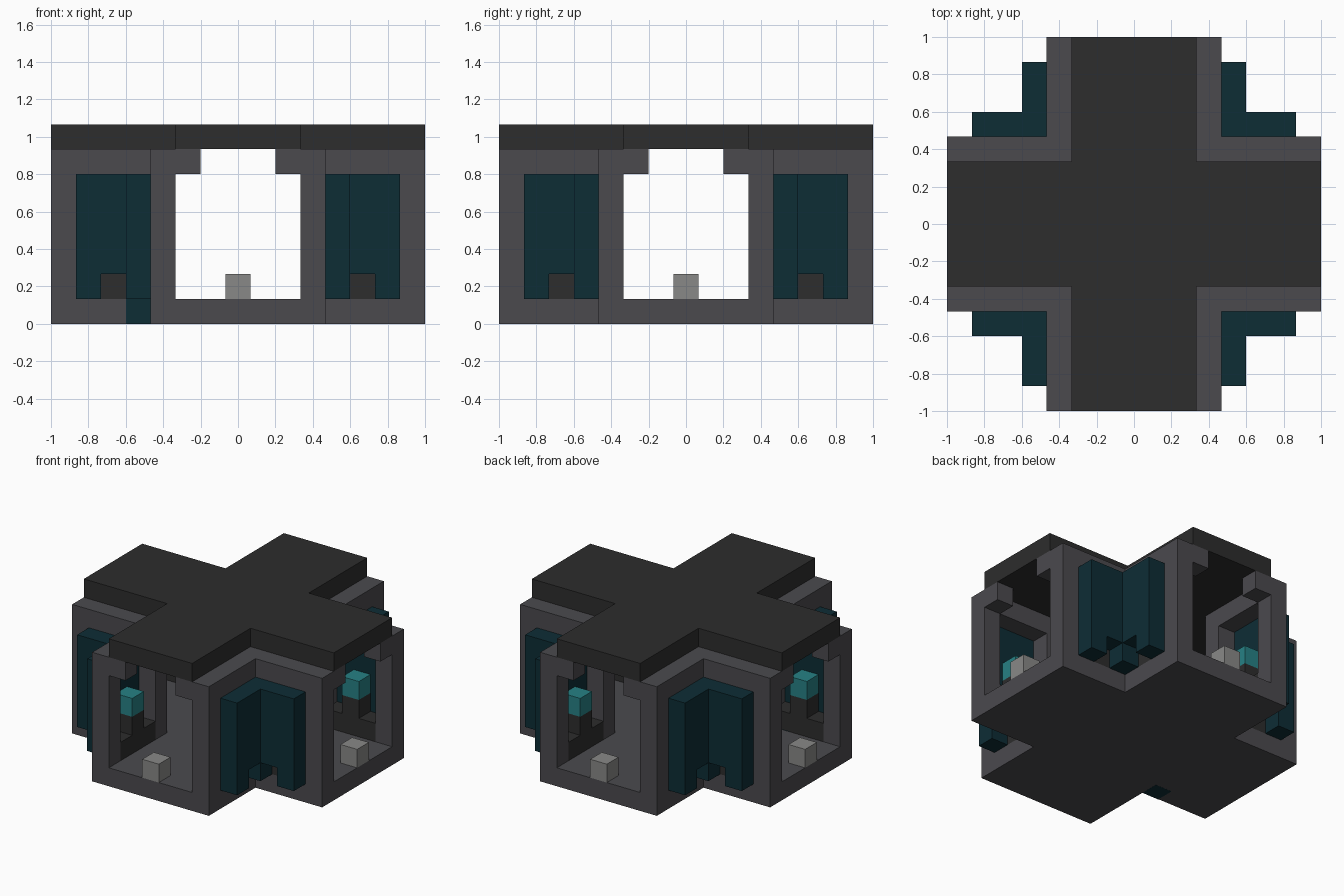
import bpy, bmesh, math

cube = bpy.data.objects.get("Cube")
if cube:
    bpy.data.objects.remove(cube, do_unlink=True)

U = 2 / 15  # one block


def material(name, rgb):
    m = bpy.data.materials.new(name)
    m.use_nodes = True
    color = (*rgb, 1)
    m.diffuse_color = color
    m.node_tree.nodes["Principled BSDF"].inputs["Base Color"].default_value = color
    return m


CHARCOAL = material("charcoal", (0.026, 0.026, 0.026))
GREY = material("metal grey", (0.07, 0.068, 0.076))
DARK_TEAL = material("dark teal", (0.004, 0.026, 0.036))
BRIGHT_TEAL = material("bright teal", (0.02, 0.22, 0.235))
LIGHT_GREY = material("light grey", (0.25, 0.25, 0.245))


def prism(name, outline, z0, z1, mat, turn=0):
    """Extrude an outline given in block units, then turn it about z."""
    bm = bmesh.new()
    base = bm.faces.new([bm.verts.new((x * U, y * U, z0 * U)) for x, y in outline])
    up = bmesh.ops.extrude_face_region(bm, geom=[base])["geom"]
    top = [v for v in up if isinstance(v, bmesh.types.BMVert)]
    bmesh.ops.translate(bm, verts=top, vec=(0, 0, (z1 - z0) * U))
    bmesh.ops.recalc_face_normals(bm, faces=bm.faces)
    mesh = bpy.data.meshes.new(name)
    bm.to_mesh(mesh)
    bm.free()
    mesh.materials.append(mat)
    ob = bpy.data.objects.new(name, mesh)
    ob.rotation_euler.z = turn
    bpy.context.collection.objects.link(ob)
    return ob


def rect(x0, x1, y0, y1):
    return [(x0, y0), (x1, y0), (x1, y1), (x0, y1)]


def ell(a, b, end):
    """L-shaped outline: two wings from the inner corner a, b - a thick."""
    return [(a, a), (end, a), (end, b), (b, b), (b, end), (a, end)]


def cross(w, r):
    quarter = [(r, -w), (r, w), (w, w)]
    pts = []
    for _ in range(4):
        pts += quarter
        quarter = [(-y, x) for x, y in quarter]
    return pts


# Cross-shaped floor and roof
prism("floor", cross(3.5, 7.5), 0, 1, GREY)
prism("roof", cross(2.5, 7.5), 7, 8, CHARCOAL)

# Single coloured block set in the floor edge, barely proud of it
e = 0.02
prism("floor_accent", rect(-4.5, -3.5, -3.5 - e, -2.5), -e / 4, 1 + e, DARK_TEAL)

QUARTERS = ["back_left", "back_right", "front_right", "front_left"]
ARMS = ["left", "back", "right", "front"]
for i, (corner, arm) in enumerate(zip(QUARTERS, ARMS)):
    turn = i * math.pi / 2

    # Wall frame around the corner
    prism(f"top_beam_{corner}", ell(2.5, 3.5, 7.5), 6, 7, GREY, turn)
    prism(f"corner_pillar_{corner}", rect(2.5, 3.5, 2.5, 3.5), 1, 6, GREY, turn)

    # Outer corner panel with its feet
    prism(f"panel_{corner}", ell(3.5, 4.5, 6.5), 2, 6, DARK_TEAL, turn)
    prism(f"panel_corner_foot_{corner}", rect(3.5, 4.5, 3.5, 4.5), 1, 2, DARK_TEAL, turn)

    # Parts repeated on both wings of the corner
    for side, swap in (("a", False), ("b", True)):
        def wing(name, x0, x1, y0, y1, z0, z1, mat):
            box = rect(y0, y1, x0, x1) if swap else rect(x0, x1, y0, y1)
            prism(f"{name}_{corner}_{side}", box, z0, z1, mat, turn)

        wing("end_post", 6.5, 7.5, 2.5, 3.5, 1, 6, GREY)
        wing("door_bracket", 6.5, 7.5, 1.5, 2.5, 6, 7, GREY)
        wing("panel_end_foot", 5.5, 6.5, 3.5, 4.5, 1, 2, DARK_TEAL)
        wing("console_base", 3.5, 6.5, 2.5, 3.5, 1, 2, CHARCOAL)
        wing("console_stem", 4.5, 5.5, 2.5, 3.5, 2, 3, CHARCOAL)
        wing("console_light", 4.5, 5.5, 2.5, 3.5, 3, 4, BRIGHT_TEAL)

    # Small block in the doorway
    prism(f"door_block_{arm}", rect(6.5, 7.5, -0.5, 0.5), 1, 2, LIGHT_GREY, turn)
